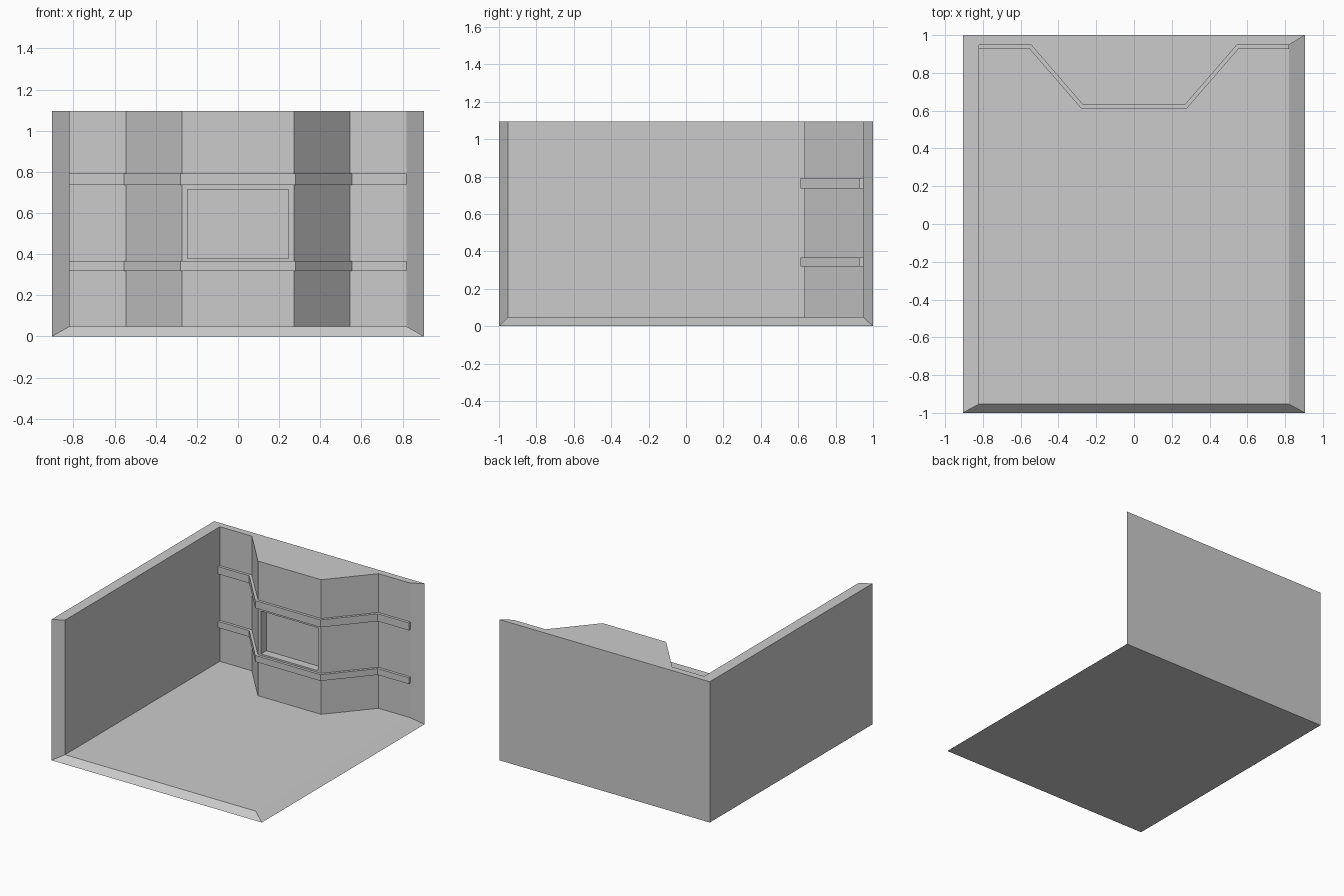
import bpy, bmesh

if "Cube" in bpy.data.objects:
    bpy.data.objects.remove(bpy.data.objects["Cube"])

TOP, FLOOR = 1.095, 0.048
# inner outline of the back wall with its projecting bay
WALL = [(-0.82, 0.948), (-0.545, 0.948), (-0.272, 0.633),
        (0.272, 0.633), (0.545, 0.948), (0.82, 0.948)]
# front edge of the rails, offset from the wall
RAIL = [(-0.82, 0.927), (-0.553, 0.927), (-0.28, 0.612),
        (0.28, 0.612), (0.553, 0.927), (0.82, 0.927)]


def finish(bm, name):
    bmesh.ops.recalc_face_normals(bm, faces=bm.faces)
    mesh = bpy.data.meshes.new(name)
    bm.to_mesh(mesh)
    bm.free()
    ob = bpy.data.objects.new(name, mesh)
    bpy.context.collection.objects.link(ob)
    return ob


def ring(bm, points, z):
    return [bm.verts.new((x, y, z)) for x, y in points]


# Room shell: floor, left wall and back wall, mitred along the open sides
bm = bmesh.new()
outer = [(-0.905, -1), (-0.905, 1), (0.905, 1)]
inner = [(-0.82, -0.953)] + WALL
o_low, o_top = ring(bm, outer, 0), ring(bm, outer, TOP)
i_low, i_top = ring(bm, inner, FLOOR), ring(bm, inner, TOP)
corner_out = bm.verts.new((0.905, -1, 0))
corner_in = bm.verts.new((0.82, -0.953, FLOOR))

bm.faces.new(o_top + i_top[::-1])
bm.faces.new(o_low + [corner_out])
bm.faces.new(i_low + [corner_in])
for low, top in ((o_low, o_top), (i_low, i_top)):
    for k in range(len(low) - 1):
        f = bm.faces.new((low[k], low[k + 1], top[k + 1], top[k]))
        if low is i_low and k == 3:
            bay = f
for k in (0, -1):
    bm.faces.new((o_low[k], i_low[k], i_top[k], o_top[k]))
    bm.faces.new((o_low[k], corner_out, corner_in, i_low[k]))
bmesh.ops.recalc_face_normals(bm, faces=bm.faces)

# Recessed window in the bay
bmesh.ops.inset_individual(bm, faces=[bay], thickness=0.02)
for v in bay.verts:
    v.co.x = 0.245 if v.co.x > 0 else -0.245
    v.co.z = 0.713 if v.co.z > 0.57 else 0.38
bmesh.ops.inset_individual(bm, faces=[bay], thickness=0)
bmesh.ops.translate(bm, verts=bay.verts, vec=(0, 0.065, 0))
finish(bm, "room_shell")


# Rails following the wall
def rail(name, z0, z1):
    bm = bmesh.new()
    face = bm.faces.new(ring(bm, WALL + RAIL[::-1], z0))
    ext = bmesh.ops.extrude_face_region(bm, geom=[face], use_keep_orig=True)
    verts = [g for g in ext["geom"] if isinstance(g, bmesh.types.BMVert)]
    bmesh.ops.translate(bm, verts=verts, vec=(0, 0, z1 - z0))
    finish(bm, name)


rail("upper_rail", 0.735, 0.793)
rail("lower_rail", 0.318, 0.367)
